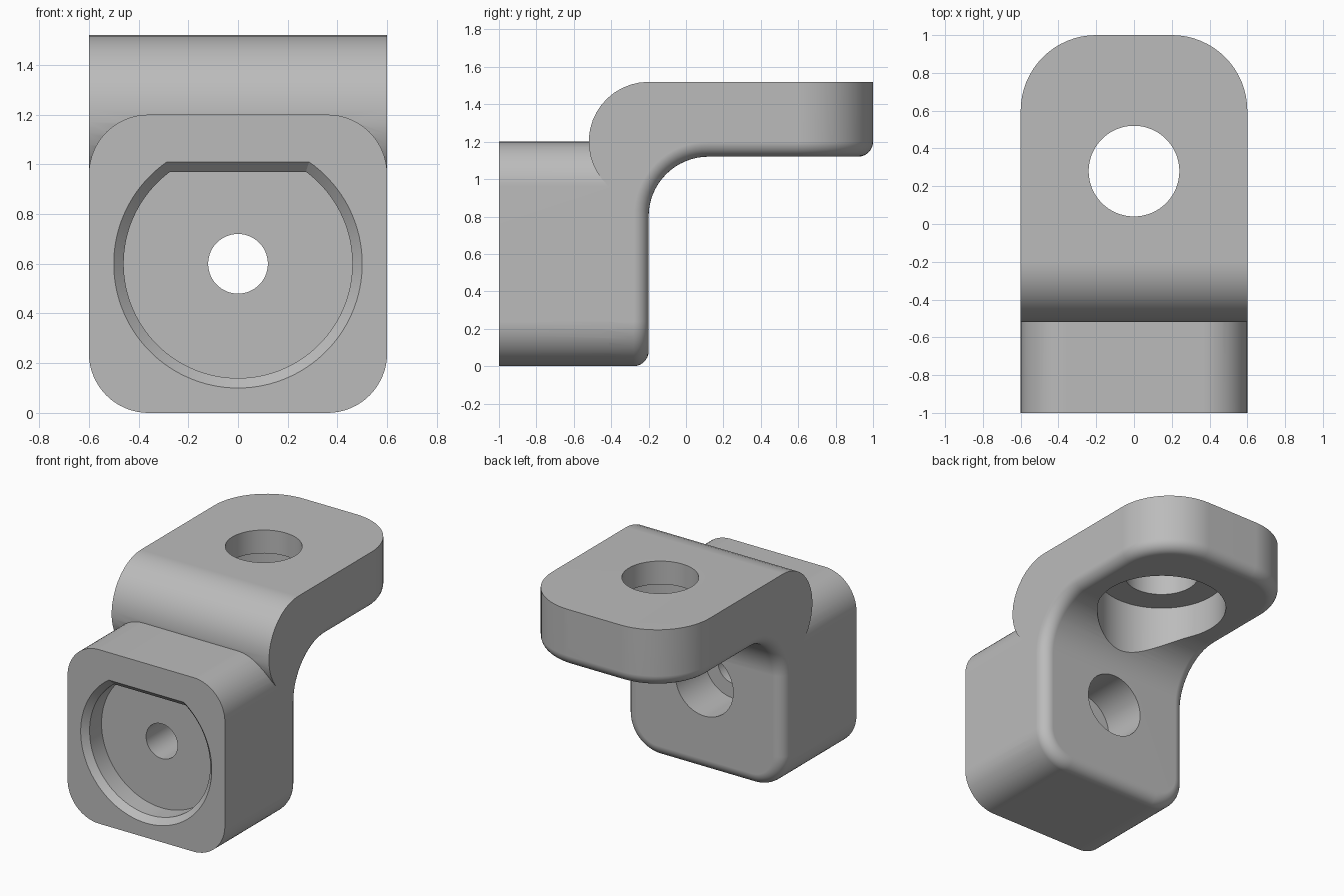
import bpy, bmesh
from math import sin, cos, acos, sqrt, pi, radians
from mathutils import Vector

cube = bpy.data.objects.get("Cube")
if cube:
    bpy.data.objects.remove(cube, do_unlink=True)

HALF = 0.6        # half width of the whole bracket
BEND = 0.32       # radius of inner and outer bends
CORNER = 0.24     # corner radius of the block
SEG = 16
JOIN_Z = 1.2 - CORNER
JOIN_Y = -0.2 - sqrt(BEND**2 - CORNER**2)

grey = bpy.data.materials.new("plain_grey")
grey.use_nodes = True
colour = (0.5, 0.5, 0.5, 1)
grey.diffuse_color = colour
grey.node_tree.nodes["Principled BSDF"].inputs["Base Color"].default_value = colour


def loft(rings):
    """Closed solid through rings of equal point count."""
    bm = bmesh.new()
    loops = [[bm.verts.new(p) for p in ring] for ring in rings]
    for a, b in zip(loops, loops[1:]):
        for i in range(len(a)):
            j = (i + 1) % len(a)
            bm.faces.new((a[i], a[j], b[j], b[i]))
    bm.faces.new(loops[0])
    bm.faces.new(loops[-1])
    bmesh.ops.recalc_face_normals(bm, faces=bm.faces)
    bm.normal_update()
    return bm


def round_edges(bm, edges, radius, segments):
    bmesh.ops.bevel(bm, geom=edges, offset=radius, offset_type='OFFSET',
                    segments=segments, profile=0.5, affect='EDGES',
                    clamp_overlap=False)
    bm.normal_update()


def edges_where(bm, rule):
    return [e for e in bm.edges if all(rule(v.co) for v in e.verts)]


def to_object(name, bm):
    mesh = bpy.data.meshes.new(name)
    bm.to_mesh(mesh)
    bm.free()
    ob = bpy.data.objects.new(name, mesh)
    bpy.context.collection.objects.link(ob)
    mesh.materials.append(grey)
    return ob


def cylinder(name, radius, start, end):
    """Cylinder between two points along y or z."""
    start, end = Vector(start), Vector(end)
    axis = end - start
    bpy.ops.mesh.primitive_cylinder_add(vertices=96, radius=radius, depth=axis.length,
                                        location=(start + end) / 2,
                                        rotation=axis.to_track_quat('Z', 'Y').to_euler())
    ob = bpy.context.object
    ob.name = name
    ob.data.materials.append(grey)
    return ob


def combine(target, other, operation):
    """Apply a boolean and remove the helper."""
    mod = target.modifiers.new(operation.lower(), 'BOOLEAN')
    mod.object, mod.operation, mod.solver = other, operation, 'EXACT'
    other.hide_render = True
    bpy.context.view_layer.objects.active = target
    bpy.ops.object.modifier_apply(modifier=mod.name)
    bpy.data.objects.remove(other, do_unlink=True)


def arc(cy, cz, start, end):
    return [(cy + BEND * cos(start + (end - start) * i / SEG),
             cz + BEND * sin(start + (end - start) * i / SEG)) for i in range(SEG + 1)]


# Arm: bent side profile extruded across the width
outer_end = pi + acos((-0.2 - JOIN_Y) / BEND)
profile = [(JOIN_Y, 0), (-0.2, 0)]
profile += arc(0.12, 0.8, pi, pi / 2)
profile += [(1, 1.12), (1, 1.52)]
profile += arc(-0.2, 1.2, pi / 2, outer_end)[:-1] + [(JOIN_Y, JOIN_Z)]
bm = loft([[(x, y, z) for y, z in profile] for x in (-HALF, HALF)])

# Rounded plan corners at the arm end, and rounded lower block corners
def lengthwise(e):
    return abs(e.verts[0].co.x - e.verts[1].co.x) < 0.01

round_edges(bm, [e for e in edges_where(bm, lambda c: c.y > 0.99) if lengthwise(e)], 0.4, SEG)
round_edges(bm, [e for e in edges_where(bm, lambda c: c.z < 0.01) if lengthwise(e)], CORNER, SEG)

# Soft fillet round the whole inner surface
def is_inner(face):
    n, c = face.normal, face.calc_center_median()
    return (abs(n.x) < 0.01 and n.y > -0.01 and (n.y > 0.01 or n.z < -0.01)
            and c.y < 0.99 and c.z > 0.01)

inner = {f for f in bm.faces if is_inner(f)}
rim = [e for e in bm.edges if sum(f in inner for f in e.link_faces) == 1]
round_edges(bm, rim, 0.08, 8)
bracket = to_object("angle_bracket", bm)

# Front block with four rounded corners
square = [(-HALF, 0), (HALF, 0), (HALF, 1.2), (-HALF, 1.2)]
bm = loft([[(x, y, z) for x, z in square] for y in (-1, JOIN_Y)])
round_edges(bm, [e for e in bm.edges if abs(e.verts[0].co.y - e.verts[1].co.y) > 0.1],
            CORNER, SEG)
combine(bracket, to_object("front_block", bm), 'UNION')


# D-shaped pocket with a chamfered mouth
def d_ring(y, radius, flat):
    a = acos(flat / radius)
    n = 96
    angles = [a + (2 * pi - 2 * a) * i / n for i in range(n + 1)]
    return [(radius * sin(t), y, 0.6 + radius * cos(t)) for t in angles]

pocket = loft([d_ring(-1.04, 0.54, 0.45), d_ring(-0.96, 0.46, 0.37), d_ring(-0.83, 0.46, 0.37)])
combine(bracket, to_object("pocket_cutter", pocket), 'DIFFERENCE')

# Screw holes and their counterbores
for name, radius, start, end in (
        ("block_hole", 0.12, (0, -1.1, 0.6), (0, 0, 0.6)),
        ("block_counterbore", 0.22, (0, -0.52, 0.6), (0, 0.1, 0.6)),
        ("arm_hole", 0.24, (0, 0.28, 1.0), (0, 0.28, 1.7)),
        ("arm_counterbore", 0.42, (0, 0.28, 0.7), (0, 0.28, 1.36))):
    combine(bracket, cylinder(name, radius, start, end), 'DIFFERENCE')

# Weld and smooth shading with crisp edges
bm = bmesh.new()
bm.from_mesh(bracket.data)
bmesh.ops.remove_doubles(bm, verts=bm.verts, dist=0.00002)
bm.to_mesh(bracket.data)
bm.free()
bracket.data.materials.clear()
bracket.data.materials.append(grey)
bpy.ops.object.select_all(action='DESELECT')
bracket.select_set(True)
bpy.context.view_layer.objects.active = bracket
bpy.ops.object.shade_smooth_by_angle(angle=radians(25))
weighted = bracket.modifiers.new("flat_face_normals", 'WEIGHTED_NORMAL')
weighted.keep_sharp = True
